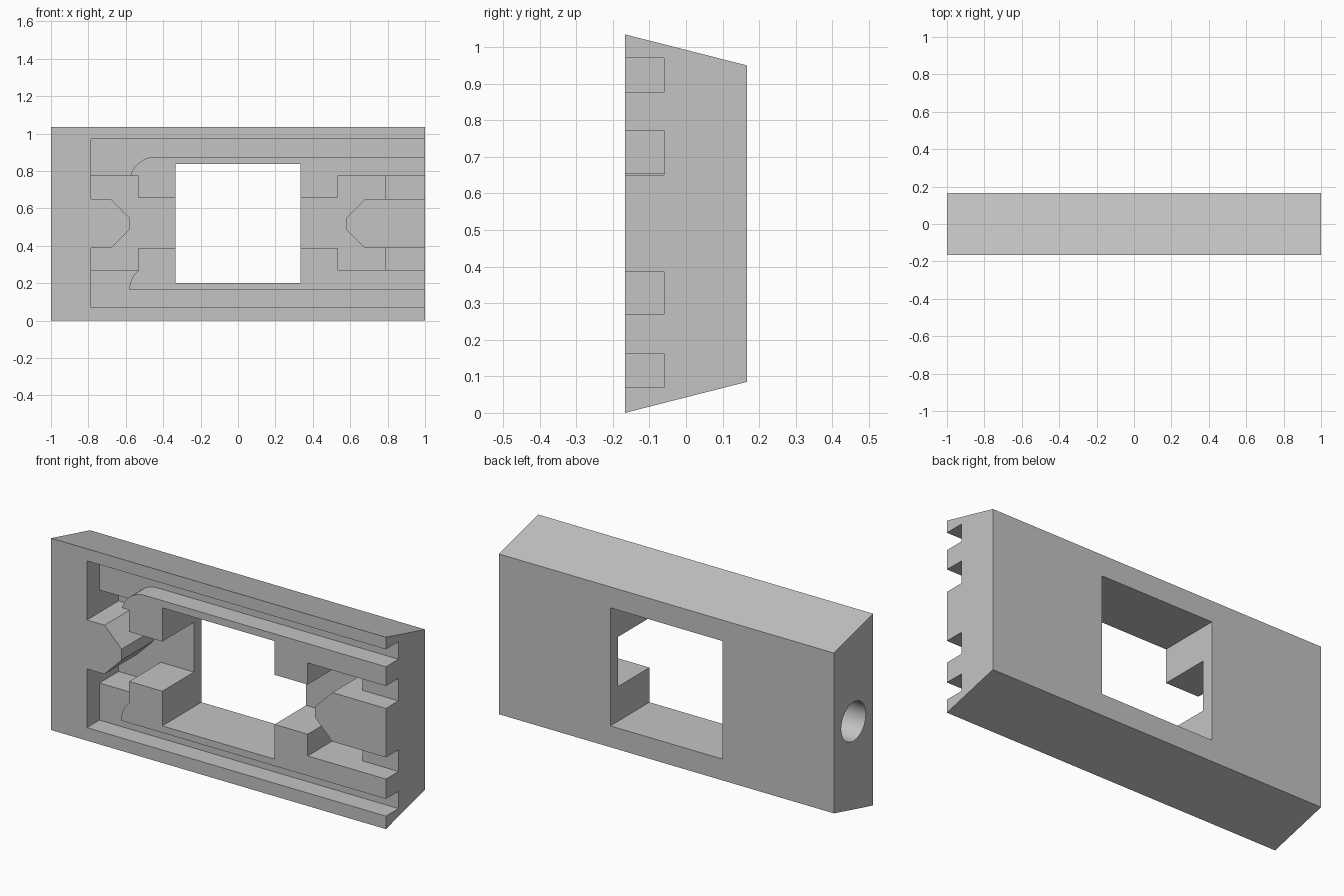
import bpy
import bmesh
import math
from mathutils import Vector

cube = bpy.data.objects.get("Cube")
if cube:
    bpy.data.objects.remove(cube, do_unlink=True)

grey = bpy.data.materials.new("plain_grey")
grey.use_nodes = True
colour = (0.55, 0.55, 0.55, 1)
grey.diffuse_color = colour
grey.node_tree.nodes["Principled BSDF"].inputs["Base Color"].default_value = colour

FRONT, BACK = -0.167, 0.167
GROOVE, POCKET = -0.06, 0.103   # floor levels of shallow and deep cuts


def prism(name, points, offset):
    """Extrude a closed loop of 3D points along an offset."""
    bm = bmesh.new()
    face = bm.faces.new([bm.verts.new(p) for p in points])
    result = bmesh.ops.extrude_face_region(bm, geom=[face])
    moved = [v for v in result["geom"] if isinstance(v, bmesh.types.BMVert)]
    bmesh.ops.translate(bm, verts=moved, vec=Vector(offset))
    bmesh.ops.recalc_face_normals(bm, faces=bm.faces)
    mesh = bpy.data.meshes.new(name)
    bm.to_mesh(mesh)
    bm.free()
    mesh.materials.append(grey)
    obj = bpy.data.objects.new(name, mesh)
    bpy.context.collection.objects.link(obj)
    return obj


def cut(body, cutter):
    """Subtract the cutter from the body and discard it."""
    mod = body.modifiers.new("cut", "BOOLEAN")
    mod.operation = "DIFFERENCE"
    mod.solver = "EXACT"
    mod.object = cutter
    cutter.hide_render = True
    bpy.context.view_layer.objects.active = body
    bpy.ops.object.modifier_apply(modifier=mod.name)
    bpy.data.objects.remove(cutter, do_unlink=True)


def front_cut(body, name, outline, floor):
    """Cut an xz outline from the front down to a floor level."""
    start = FRONT - 0.1
    cut(body, prism(name, [(x, start, z) for x, z in outline], (0, floor - start, 0)))


def rectangle(x0, x1, z0, z1):
    return [(x0, z0), (x1, z0), (x1, z1), (x0, z1)]


def arc(cx, cz, radius, a0, a1, steps=10):
    angles = [math.radians(a0 + (a1 - a0) * i / steps) for i in range(steps + 1)]
    return [(cx + radius * math.cos(a), cz + radius * math.sin(a)) for a in angles]


# Body with sloping top and bottom
section = [(FRONT, 0), (BACK, 0.085), (BACK, 0.95), (FRONT, 1.035)]
body = prism("slotted_block", [(-1, y, z) for y, z in section], (2, 0, 0))

# Window through the middle
front_cut(body, "window_cutter", rectangle(-0.335, 0.335, 0.2, 0.837), BACK + 0.1)

# Deep pockets around a pointed tongue on each side
tongue = [(0.785, 0.387), (0.68, 0.387), (0.578, 0.489),
          (0.578, 0.549), (0.68, 0.651), (0.785, 0.651)]
pocket = ([(0.3, 0.387), (0.533, 0.387), (0.533, 0.27), (0.785, 0.27)] + tongue
          + [(0.785, 0.772), (0.533, 0.772), (0.533, 0.655), (0.3, 0.655)])
for side in (-1, 1):
    front_cut(body, "pocket_cutter", [(side * x, z) for x, z in pocket], POCKET)

# Shallow channel running round the rounded inner block
channel = [(1.1, 0.07), (1.1, 0.163)]
channel += arc(-0.44, 0.163, 0.141, 180, 131)
channel += [(-0.55, 0.285), (-0.55, 0.76)]
channel += arc(-0.44, 0.735, 0.141, 165, 90)
channel += [(1.1, 0.876), (1.1, 0.97), (-0.785, 0.97)]
channel += [(-x, z) for x, z in reversed(tongue)]
channel += [(-0.785, 0.07)]
front_cut(body, "channel_cutter", channel, GROOVE)

# Shallow slots leaving the open end beside the tongue
for z0, z1 in ((0.27, 0.387), (0.651, 0.772)):
    front_cut(body, "slot_cutter", rectangle(0.75, 1.1, z0, z1), GROOVE)

# Round bore in the closed end
ring = arc(0, 0.517, 0.105, 0, 352.5, 47)
cut(body, prism("bore_cutter", [(-1.1, y, z) for y, z in ring], (0.42, 0, 0)))

# Smooth the curved walls only
for obj in bpy.context.selected_objects:
    obj.select_set(False)
body.select_set(True)
bpy.context.view_layer.objects.active = body
bpy.ops.object.shade_smooth_by_angle(angle=math.radians(30))
